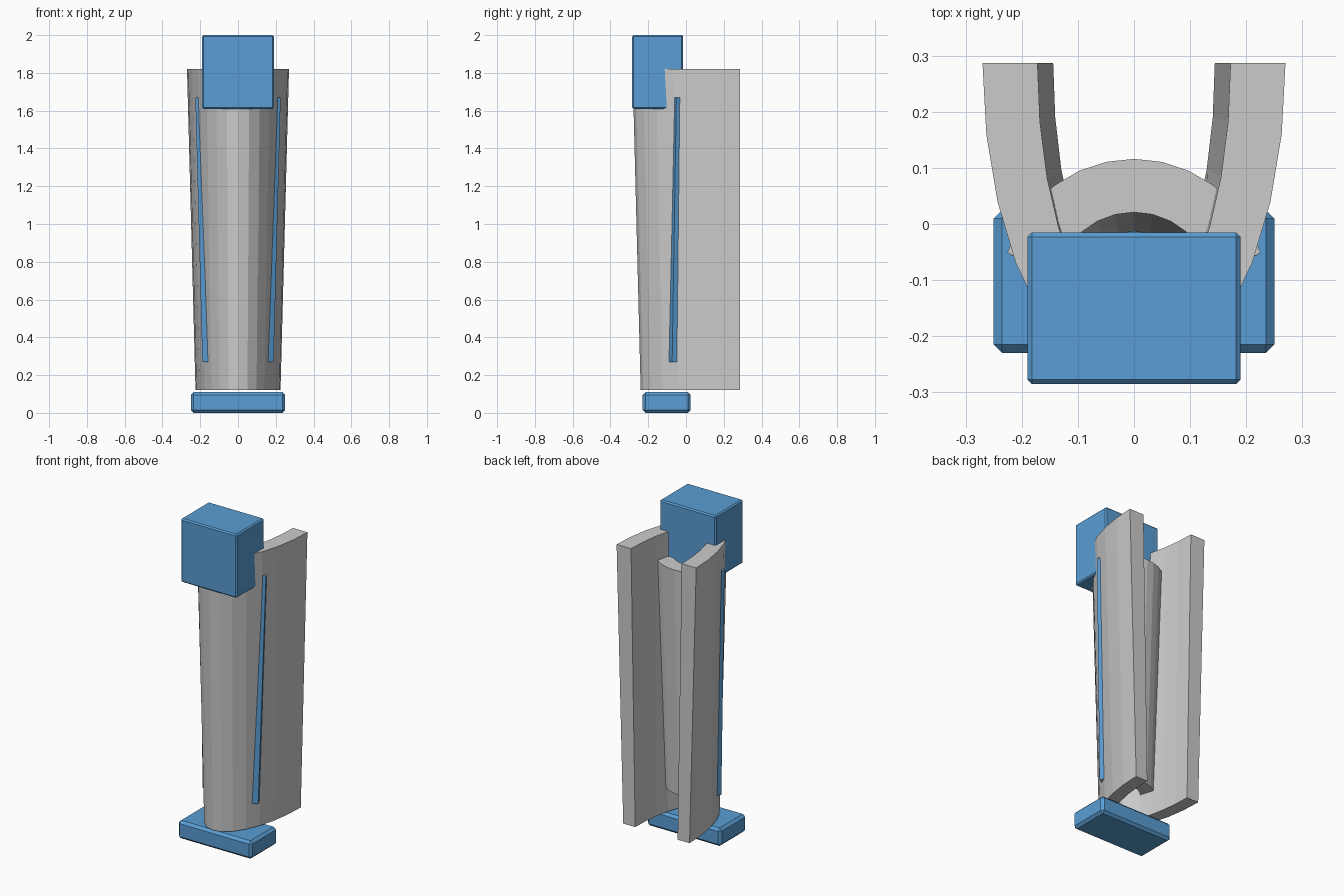
import bpy, math

if "Cube" in bpy.data.objects:
    bpy.data.objects.remove(bpy.data.objects["Cube"])

blue = bpy.data.materials.new("blue")
blue.diffuse_color = (0.1, 0.34, 0.66, 1)
blue.use_nodes = True
blue.node_tree.nodes["Principled BSDF"].inputs["Base Color"].default_value = blue.diffuse_color


def box(name, lo, hi, bevel):
    size = [h - l for l, h in zip(lo, hi)]
    bpy.ops.mesh.primitive_cube_add(size=1, location=[(l + h) / 2 for l, h in zip(lo, hi)])
    ob = bpy.context.object
    ob.name = name
    ob.scale = size
    bpy.ops.object.transform_apply(location=False, rotation=False, scale=True)
    mod = ob.modifiers.new("bevel", 'BEVEL')
    mod.width, mod.segments = bevel, 1
    ob.data.materials.append(blue)
    return ob


def arc(cy, rx, ry, a0, a1, n, z):
    pts = []
    for i in range(n + 1):
        a = math.radians(a0 + (a1 - a0) * i / n)
        pts.append((rx * math.cos(a), cy + ry * math.sin(a), z))
    return pts


def curved_wall(name, rings):
    """Rings: outer low, outer high, inner high, inner low."""
    n = len(rings[0])
    verts = [p for ring in rings for p in ring]
    faces = []
    for r in range(4):
        s = (r + 1) % 4
        for i in range(n - 1):
            faces.append((r * n + i, r * n + i + 1, s * n + i + 1, s * n + i))
    faces.append((0, n, 2 * n, 3 * n))
    faces.append((4 * n - 1, 3 * n - 1, 2 * n - 1, n - 1))
    me = bpy.data.meshes.new(name)
    me.from_pydata(verts, [], faces)
    ob = bpy.data.objects.new(name, me)
    bpy.context.collection.objects.link(ob)
    # make the normals point outwards
    bpy.context.view_layer.objects.active = ob
    bpy.ops.object.select_all(action='DESELECT')
    ob.select_set(True)
    bpy.ops.object.mode_set(mode='EDIT')
    bpy.ops.mesh.select_all(action='SELECT')
    bpy.ops.mesh.normals_make_consistent(inside=False)
    bpy.ops.object.mode_set(mode='OBJECT')
    return ob


# foot slab and head block
box("foot_slab", (-0.25, -0.23, 0), (0.25, 0.025, 0.11), 0.015)
box("head_block", (-0.19, -0.285, 1.61), (0.19, -0.015, 2.0), 0.008)

# tapered outer shell, open at the back
N = 14
back = 0.287
curved_wall("outer_shell", [
    arc(back, 0.225, 0.527, 180, 360, N, 0.12),
    arc(back, 0.27, 0.57, 180, 360, N, 1.82),
    arc(back, 0.172, 0.47, 180, 360, N, 1.82),
    arc(back, 0.144, 0.435, 180, 360, N, 0.12),
])

# curved inner plate, its edges showing through the shell as blue strips
M = 12
k = 0.835
plate = curved_wall("inner_plate", [
    arc(-0.131, 0.236 * k, 0.236 * k, 17, 163, M, 0.27),
    arc(-0.12, 0.236, 0.236, 17, 163, M, 1.67),
    arc(-0.12, 0.141, 0.141, 8, 172, M, 1.67),
    arc(-0.131, 0.141 * k, 0.141 * k, 8, 172, M, 0.27),
])
grey = bpy.data.materials.new("grey")
grey.diffuse_color = (0.8, 0.8, 0.8, 1)
grey.use_nodes = True
grey.node_tree.nodes["Principled BSDF"].inputs["Base Color"].default_value = grey.diffuse_color
plate.data.materials.append(grey)
plate.data.materials.append(blue)
for i in (0, M - 1, 4 * M, 4 * M + 1):
    plate.data.polygons[i].material_index = 1
